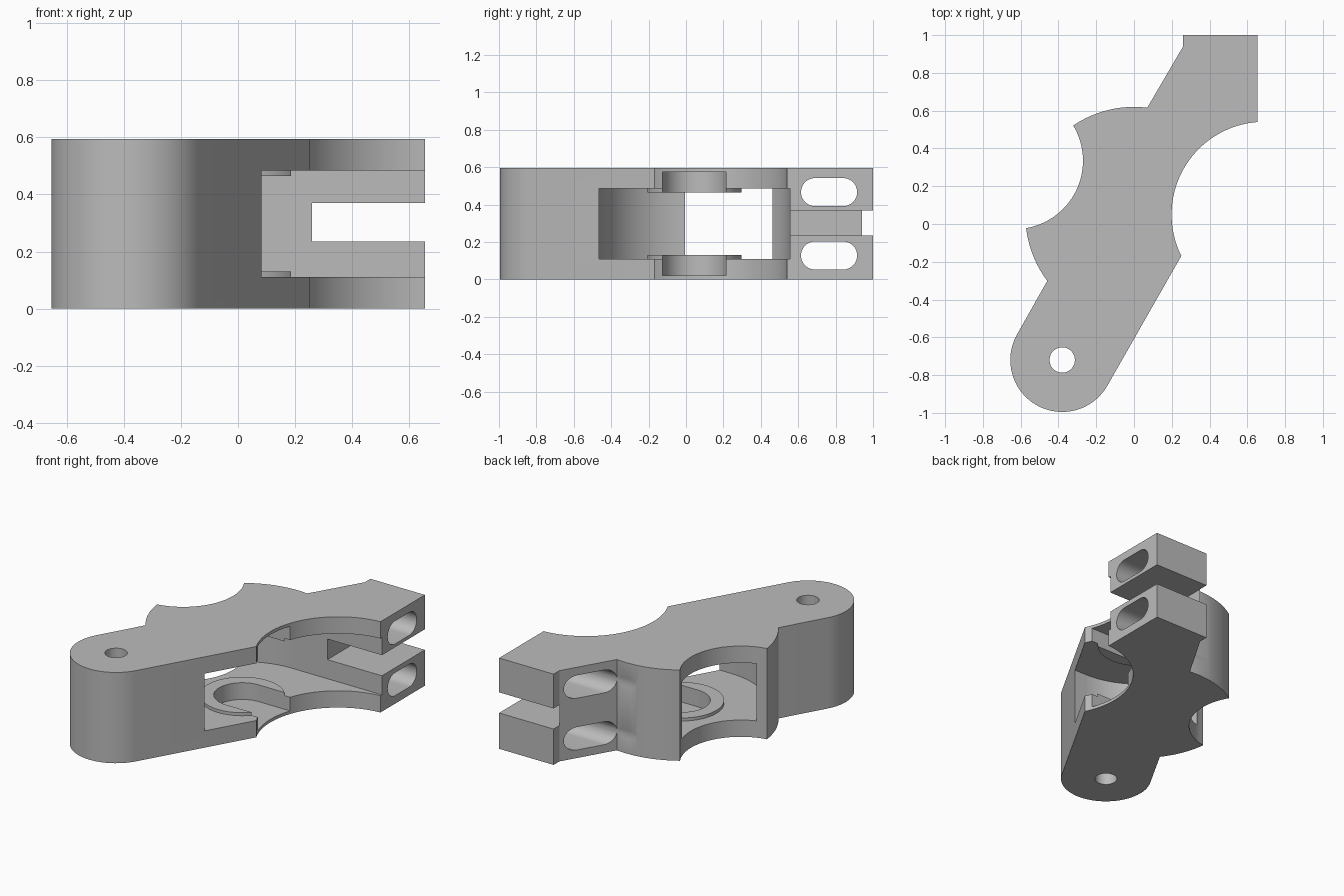
import bpy, bmesh
from math import radians, cos, sin

if "Cube" in bpy.data.objects:
    bpy.data.objects.remove(bpy.data.objects["Cube"], do_unlink=True)

HEIGHT = 0.595
HUB = (0, 0.045)

grey = bpy.data.materials.new("plain_grey")
grey.use_nodes = True
colour = (0.5, 0.5, 0.5, 1)
grey.diffuse_color = colour
grey.node_tree.nodes["Principled BSDF"].inputs["Base Color"].default_value = colour


def arc(centre, radius, start, end, steps=40):
    """Points along a circular arc, angles in degrees."""
    angles = [radians(start + (end - start) * i / steps) for i in range(steps + 1)]
    return [(centre[0] + radius * cos(a), centre[1] + radius * sin(a)) for a in angles]


def circle(centre, radius, steps=96):
    return arc(centre, radius, 0, 360, steps)[:-1]


def open_slot(radius, reach=1.0):
    """Half circle around the hub, running straight out towards +x."""
    x, y = HUB
    return arc(HUB, radius, 90, 270, 48) + [(reach, y - radius), (reach, y + radius)]


def prism(name, outline, low, high, to_world=lambda u, v, w: (u, v, w)):
    """Extrude a closed outline between two levels."""
    bm = bmesh.new()
    base = bm.faces.new([bm.verts.new(to_world(u, v, low)) for u, v in outline])
    top = bmesh.ops.extrude_face_region(bm, geom=[base])["geom"]
    shift = [b - a for a, b in zip(to_world(0, 0, low), to_world(0, 0, high))]
    bmesh.ops.translate(bm, vec=shift, verts=[g for g in top if isinstance(g, bmesh.types.BMVert)])
    bmesh.ops.recalc_face_normals(bm, faces=bm.faces)
    mesh = bpy.data.meshes.new(name)
    bm.to_mesh(mesh)
    bm.free()
    mesh.materials.append(grey)
    obj = bpy.data.objects.new(name, mesh)
    bpy.context.collection.objects.link(obj)
    return obj


def combine(target, tool, operation="DIFFERENCE"):
    """Apply a boolean and discard the tool."""
    tool.hide_render = True
    mod = target.modifiers.new(tool.name, "BOOLEAN")
    mod.operation, mod.object, mod.solver = operation, tool, "EXACT"
    bpy.context.view_layer.objects.active = target
    bpy.ops.object.modifier_apply(modifier=mod.name)
    bpy.data.objects.remove(tool, do_unlink=True)


# Main body: rounded pivot end, round hub and clamp arm
pivot = (-0.38, -0.72)
outline = arc(pivot, 0.275, 150, 330)
outline += [(0.25, -0.17), (0.655, 0.531), (0.655, 1), (0.26, 1), (0.26, 0.94)]
outline += arc(HUB, 0.575, 83, 217)
body = prism("bracket_body", outline, 0, HEIGHT)

# Hollow hub, open to the side
combine(body, prism("hub_pocket", open_slot(0.51), 0.11, 0.485))

# Raised seat rings on the pocket floor and ceiling
for low, high in ((0.09, 0.13), (0.465, 0.505)):
    combine(body, prism("seat_ring", circle(HUB, 0.252), low, high), "UNION")

# Seat channel, side scallops and pivot hole
combine(body, prism("seat_channel", open_slot(0.17), 0.02, 0.575))
combine(body, prism("right_scallop", circle((0.69, 0.05), 0.491, 128), -0.1, 0.7))
combine(body, prism("left_scallop", circle((-0.632, 0.335), 0.362), -0.1, 0.7))
combine(body, prism("pivot_hole", circle(pivot, 0.067, 48), -0.1, 0.7))

# Clamp split in the arm
split = [(0.26, 0.3), (1, 0.3), (1, 1.2), (0.26, 1.2)]
combine(body, prism("clamp_split", split, 0.235, 0.37))

# Elongated holes through both clamp jaws
for z in (0.128, 0.467):
    oblong = arc((0.84, z), 0.075, -90, 90, 24) + arc((0.69, z), 0.075, 90, 270, 24)
    combine(body, prism("jaw_hole", oblong, -0.2, 1, lambda u, v, w: (w, u, v)))

# Smooth curved walls, sharp edges
bpy.ops.object.select_all(action="DESELECT")
body.select_set(True)
bpy.context.view_layer.objects.active = body
bpy.ops.object.shade_smooth_by_angle(angle=radians(25))
